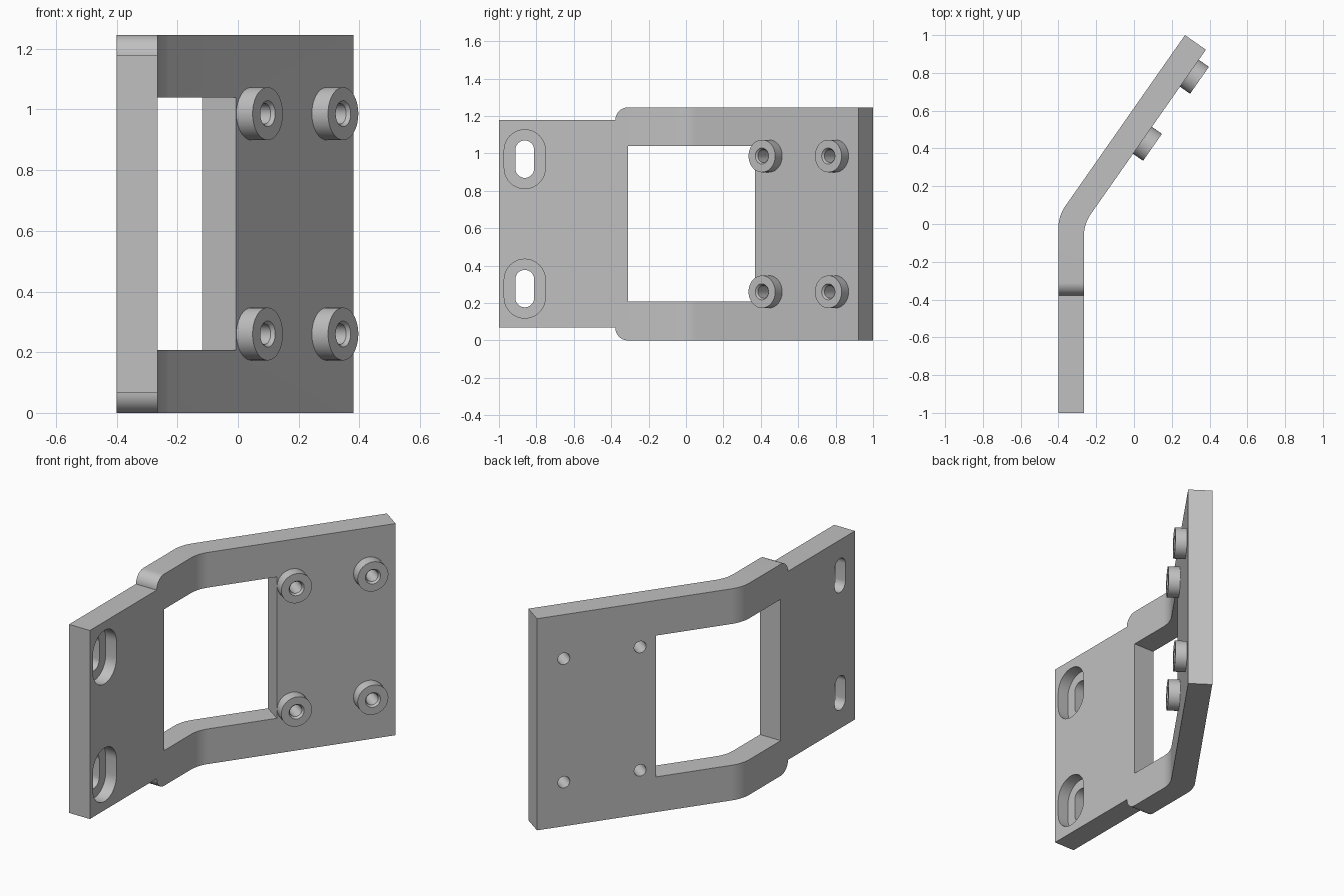
import bpy, bmesh
from math import radians, sin, cos, tan, pi
from mathutils import Vector, Matrix

cube = bpy.data.objects.get("Cube")
if cube:
    bpy.data.objects.remove(cube)

# Main dimensions
HEIGHT, THICK = 1.246, 0.135
MID = HEIGHT / 2
BEND = radians(35)
FACE_X, BACK_X = -0.265, -0.40
ALONG = Vector((sin(BEND), cos(BEND)))      # direction of the angled wing
OUT = Vector((cos(BEND), -sin(BEND)))       # normal of its inner face

grey = bpy.data.materials.new("light_grey")
grey.diffuse_color = (0.53, 0.53, 0.53, 1)
grey.use_nodes = True
grey.node_tree.nodes["Principled BSDF"].inputs["Base Color"].default_value = grey.diffuse_color


def make_object(name, bm):
    bmesh.ops.recalc_face_normals(bm, faces=bm.faces)
    mesh = bpy.data.meshes.new(name)
    bm.to_mesh(mesh)
    bm.free()
    mesh.materials.append(grey)
    obj = bpy.data.objects.new(name, mesh)
    bpy.context.collection.objects.link(obj)
    return obj


def prism(name, outline, axis, start, end):
    """Extrude a plan (x, y) outline along z or a side (y, z) outline along x."""
    bm = bmesh.new()
    place = (lambda a, b: (a, b, start)) if axis == "z" else (lambda a, b: (start, a, b))
    face = bm.faces.new([bm.verts.new(place(a, b)) for a, b in outline])
    moved = bmesh.ops.extrude_face_region(bm, geom=[face])["geom"]
    step = Vector((0, 0, end - start)) if axis == "z" else Vector((end - start, 0, 0))
    bmesh.ops.translate(bm, vec=step, verts=[v for v in moved if isinstance(v, bmesh.types.BMVert)])
    return make_object(name, bm)


def arc(cx, cy, r, a0, a1, steps=12):
    angles = [radians(a0 + (a1 - a0) * i / steps) for i in range(steps + 1)]
    return [(cx + r * cos(a), cy + r * sin(a)) for a in angles]


def slot(name, y, z, width, length, start, end):
    r, h = width / 2, (length - width) / 2
    outline = arc(y, z + h, r, 0, 180, 20) + arc(y, z - h, r, 180, 360, 20)
    return prism(name, outline, "x", start, end)


def lathe(name, base, profile, segments=48):
    """Closed solid of revolution about the wing normal; profile is (radius, height)."""
    bm = bmesh.new()
    rings = [[bm.verts.new((r * cos(2 * pi * i / segments), r * sin(2 * pi * i / segments), h))
              for i in range(segments)] for r, h in profile]
    for low, high in zip(rings, rings[1:]):
        for i in range(segments):
            j = (i + 1) % segments
            bm.faces.new((low[i], low[j], high[j], high[i]))
    bm.faces.new(rings[0])
    bm.faces.new(rings[-1])
    turn = Vector((0, 0, 1)).rotation_difference(OUT.to_3d()).to_matrix().to_4x4()
    bmesh.ops.transform(bm, matrix=Matrix.Translation(base) @ turn, verts=bm.verts)
    return make_object(name, bm)


def boolean(obj, tool, operation):
    mod = obj.modifiers.new(tool.name, "BOOLEAN")
    mod.object, mod.operation, mod.solver = tool, operation, "EXACT"
    tool.hide_render = True
    bpy.context.view_layer.update()
    result = bpy.data.meshes.new_from_object(obj.evaluated_get(bpy.context.evaluated_depsgraph_get()))
    obj.modifiers.clear()
    obj.data = result
    bpy.data.objects.remove(tool)


# Bent plate: plan profile with a rounded bend on both sides
radius = 0.2
reach = radius * tan(BEND / 2)


def bend(x, corner_y):
    return arc(x + radius, corner_y - reach, radius, 180, 145)


tip_back = Vector((0.27, 1.0))
tip_face = tip_back + OUT * THICK
corner_back = tip_back.y - (tip_back.x - BACK_X) / tan(BEND)
corner_face = tip_face.y - (tip_face.x - FACE_X) / tan(BEND)
plan = ([(BACK_X, -1)] + bend(BACK_X, corner_back) + [tuple(tip_back), tuple(tip_face)]
        + bend(FACE_X, corner_face)[::-1] + [(FACE_X, -1)])
plate = prism("bent_plate", plan, "z", -0.1, HEIGHT + 0.1)

# Side silhouette: narrower tab with rounded shoulders
shoulder, tab = 0.068, HEIGHT - 0.068
upper = [(-1.1, tab)] + arc(-0.31, tab, shoulder, 180, 90) + [(1.1, HEIGHT)]
silhouette = upper + [(y, HEIGHT - z) for y, z in upper[::-1]]
boolean(plate, prism("silhouette", silhouette, "x", -0.6, 0.6), "INTERSECT")

# Window running across the bend, its far wall square to the wing
far = Vector((FACE_X, corner_face)) + ALONG * ((0.37 - corner_face) / ALONG.y)
window = [(-0.5, -0.31), (-0.1, -0.31), tuple(far + OUT * 0.1), tuple(far - OUT * 0.4)]
boolean(plate, prism("window_cutter", window, "z", 0.207, HEIGHT - 0.207), "DIFFERENCE")

# Counterbored slots in the tab
for side in (-1, 1):
    z = MID + side * 0.346
    boolean(plate, slot("recess_cutter", -0.862, z, 0.22, 0.315, FACE_X - 0.07, 0), "DIFFERENCE")
    boolean(plate, slot("slot_cutter", -0.862, z, 0.10, 0.20, -0.6, 0), "DIFFERENCE")

# Four bosses with chamfered through holes
BOSS = 0.065
HOLE = [(0.034, -0.3), (0.034, BOSS - 0.012), (0.043, BOSS), (0.043, BOSS + 0.1)]
parts = [plate]
for column, y in (("inner", 0.443), ("outer", 0.798)):
    for row, side in (("lower", -1), ("upper", 1)):
        spot = Vector((FACE_X, corner_face)) + ALONG * ((y - corner_face) / ALONG.y)
        base = Vector((spot.x, spot.y, MID + side * 0.363))
        boss = lathe(f"{row}_{column}_boss", base, [(0.087, -0.004), (0.087, BOSS)])
        boolean(plate, lathe("hole_cutter", base, HOLE), "DIFFERENCE")
        boolean(boss, lathe("bore_cutter", base, HOLE), "DIFFERENCE")
        parts.append(boss)

# Smooth round surfaces, keep edges sharp
bpy.ops.object.select_all(action="DESELECT")
for part in parts:
    part.select_set(True)
bpy.context.view_layer.objects.active = plate
bpy.ops.object.shade_smooth_by_angle(angle=radians(25))
